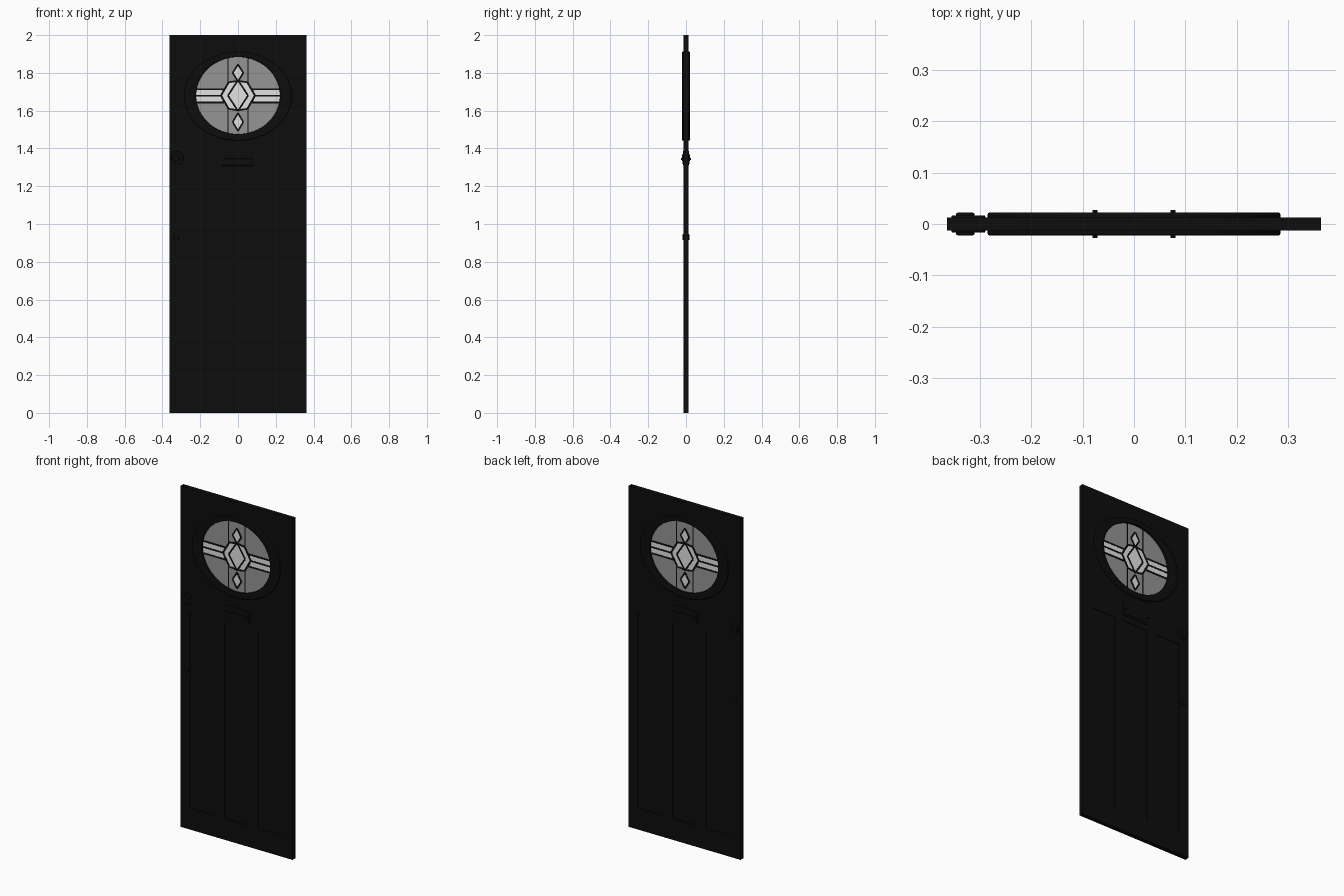
import bpy, bmesh, math
from mathutils import Vector

cube = bpy.data.objects.get("Cube")
if cube:
    bpy.data.objects.remove(cube)


def material(name, rgb):
    m = bpy.data.materials.new(name)
    m.use_nodes = True
    colour = (*rgb, 1)
    m.diffuse_color = colour
    m.node_tree.nodes["Principled BSDF"].inputs["Base Color"].default_value = colour
    return m


BLACK = material("black paint", (0.004, 0.004, 0.004))
GREY = material("grey glass", (0.3, 0.3, 0.3))
PALE = material("pale glass", (0.75, 0.76, 0.75))
WINDOW_Z = 1.68


def prism(name, outline, half, mat=BLACK, y=0.0):
    """Extrude an x-z outline symmetrically along y."""
    bm = bmesh.new()
    face = bm.faces.new([bm.verts.new((x, y - half, z)) for x, z in outline])
    new = bmesh.ops.extrude_face_region(bm, geom=[face])["geom"]
    verts = [g for g in new if isinstance(g, bmesh.types.BMVert)]
    bmesh.ops.translate(bm, verts=verts, vec=(0, 2 * half, 0))
    bmesh.ops.recalc_face_normals(bm, faces=bm.faces)
    mesh = bpy.data.meshes.new(name)
    bm.to_mesh(mesh)
    bm.free()
    mesh.materials.append(mat)
    obj = bpy.data.objects.new(name, mesh)
    bpy.context.collection.objects.link(obj)
    return obj


def rect(x0, x1, z0, z1):
    return [(x0, z0), (x1, z0), (x1, z1), (x0, z1)]


def oval(cx, cz, rx, rz, n=64):
    return [(cx + rx * math.cos(math.tau * i / n), cz + rz * math.sin(math.tau * i / n))
            for i in range(n)]


def bar(name, a, b, width, half=0.0115):
    a, b = Vector(a), Vector(b)
    d = (b - a).normalized() * width / 2
    n = Vector((-d.y, d.x))
    return prism(name, [a - n, b - n, b + n, a + n], half)


def outline_bars(name, points, width):
    for p, q in zip(points, points[1:] + points[:1]):
        bar(name, p, q, width)


def cut(target, cutter):
    cutter.hide_render = True
    cutter.hide_viewport = True
    mod = target.modifiers.new("cut", 'BOOLEAN')
    mod.operation = 'DIFFERENCE'
    mod.solver = 'EXACT'
    mod.object = cutter


def bevel(obj, width, segments=2):
    mod = obj.modifiers.new("bevel", 'BEVEL')
    mod.width = width
    mod.segments = segments
    mod.limit_method = 'ANGLE'


# Door slab, window opening and three sunk panels on both faces
door = prism("door_slab", rect(-0.363, 0.363, 0, 2), 0.0125)
opening = oval(0, WINDOW_Z, 0.222, 0.204)
cut(door, prism("window_cutter", opening, 0.1))
for side in (-1, 1):
    for x0, x1 in ((-0.303, -0.14), (-0.08, 0.08), (0.14, 0.303)):
        cut(door, prism("panel_cutter", rect(x0, x1, 0.125, 1.275), 0.01, y=side * 0.0185))

# Raised oval window surround
surround = prism("window_surround", oval(0, 1.677, 0.285, 0.235), 0.022)
cut(surround, prism("surround_cutter", opening, 0.1))
bevel(surround, 0.004)

# Glass: grey background and pale panes
prism("grey_glass", opening, 0.009, GREY)
hexagon = [(-0.09, 1.68), (-0.05, 1.61), (0.05, 1.61),
           (0.09, 1.68), (0.05, 1.75), (-0.05, 1.75)]
prism("centre_pane", hexagon, 0.010, PALE)


def diamond(cz, w, h):
    return [(0, cz - h), (w, cz), (0, cz + h), (-w, cz)]


diamonds = [(1.80, 0.028, 0.045), (1.54, 0.028, 0.047)]
for cz, w, h in diamonds:
    prism("diamond_pane", diamond(cz, w, h), 0.010, PALE)
    outline_bars("diamond_lead", diamond(cz, w, h), 0.009)

# Lead bars
outline_bars("centre_diamond_lead", diamond(WINDOW_Z, 0.053, 0.082), 0.009)
for a, b in zip(hexagon, hexagon[1:] + hexagon[:1]):
    if a[1] != b[1]:
        bar("centre_lead", a, b, 0.01)
for s in (-1, 1):
    for v, z in ((1, 1.75), (-1, 1.61)):
        bar("upright_lead", (s * 0.053, z), (s * 0.053, WINDOW_Z + v * 0.2), 0.005)
        bar("centre_top_lead", (s * 0.05, z), (0, z + v * 0.008), 0.009)
    prism("side_pane", rect(*sorted((s * 0.085, s * 0.219)), 1.643, 1.714), 0.010, PALE)
    for z in (1.643, 1.679, 1.714):
        end = 0.09 if z == 1.679 else 0.075
        bar("side_lead", (s * end, z), (s * 0.222, z), 0.009)

# Letter slot: plate, flap and two end studs, through both faces
plate = prism("letter_plate", rect(-0.085, 0.085, 1.308, 1.382), 0.0155)
bevel(plate, 0.002)
flap = prism("letter_flap", rect(-0.078, 0.078, 1.318, 1.346), 0.019)
bevel(flap, 0.002)
for s in (-1, 1):
    prism("letter_stud", oval(s * 0.076, 1.345, 0.005, 0.005, 16), 0.027)

# Lock and lower latch near the door's right edge
rose = prism("lock_rose", oval(-0.322, 1.35, 0.033, 0.036, 32), 0.017)
bevel(rose, 0.003)
knob = prism("lock_knob", oval(-0.328, 1.35, 0.018, 0.018, 24), 0.022)
bevel(knob, 0.003)
latch = prism("lower_latch", oval(-0.328, 0.93, 0.016, 0.016, 24), 0.018)
bevel(latch, 0.003)

# Smooth the rounded parts, keeping edges sharp
for obj in (surround, rose, knob, latch):
    bpy.ops.object.select_all(action='DESELECT')
    obj.select_set(True)
    bpy.context.view_layer.objects.active = obj
    bpy.ops.object.shade_smooth_by_angle(angle=math.radians(35))
